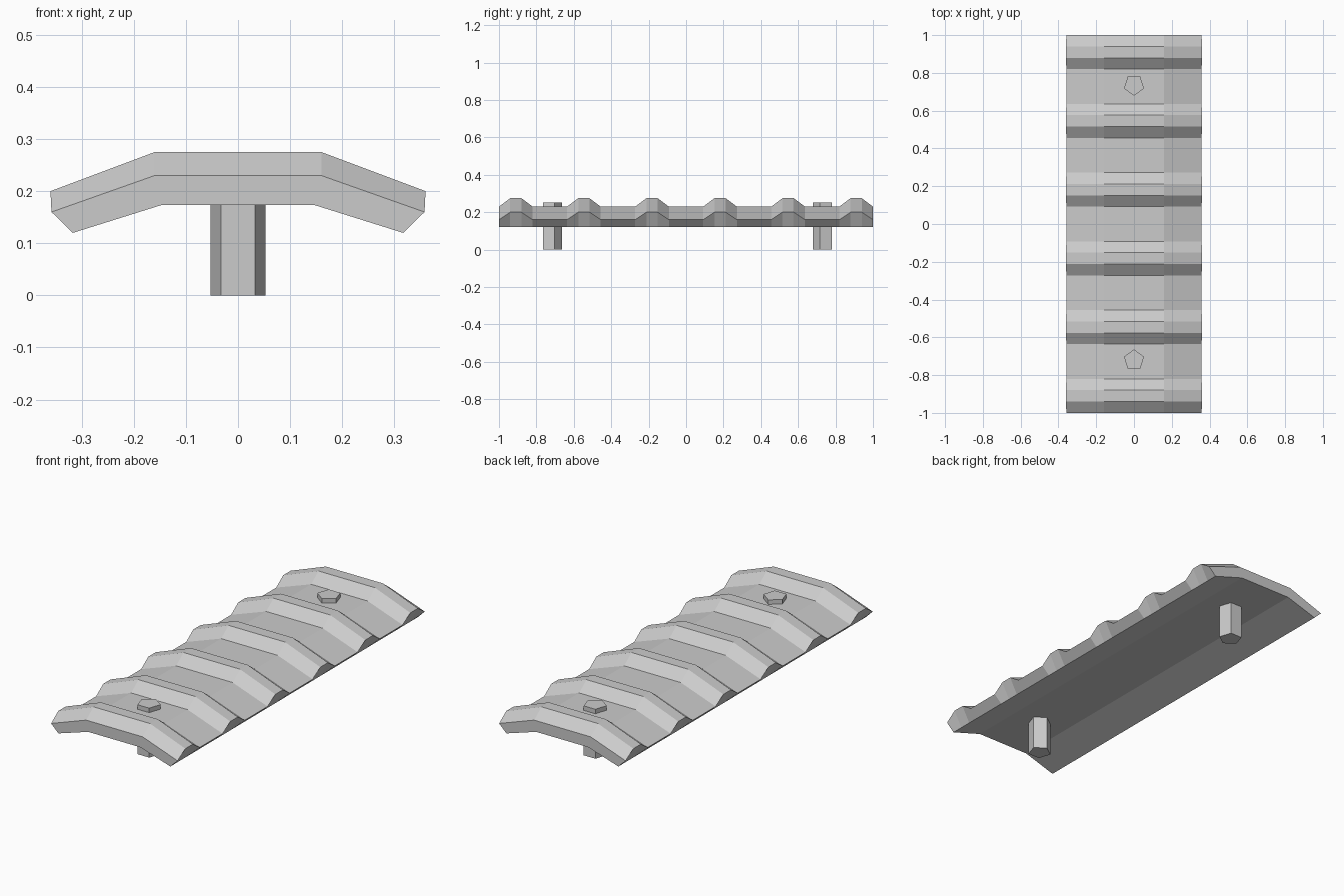
import bpy, bmesh, math

if "Cube" in bpy.data.objects:
    bpy.data.objects.remove(bpy.data.objects["Cube"])

# Half cross-sections (x, z): arched top between ridges, on a ridge, and underside
LOW = [(0.358, 0.16), (0.16, 0.23)]
HIGH = [(0.36, 0.20), (0.16, 0.275)]
UNDER = [(0.148, 0.173), (0.317, 0.12)]


def section(top):
    """Closed cross-section loop, mirrored in x."""
    right = UNDER + top
    return right + [(-x, z) for x, z in reversed(right)]


def add_mesh(name, bm):
    bmesh.ops.recalc_face_normals(bm, faces=bm.faces[:])
    mesh = bpy.data.meshes.new(name)
    bm.to_mesh(mesh)
    bm.free()
    obj = bpy.data.objects.new(name, mesh)
    bpy.context.collection.objects.link(obj)
    return obj


# Ridged arched plate: loft sections through six trapezoidal ridges
stations = []
for i in range(6):
    c = -0.91 + i * 0.364
    stations += [(c - 0.09, LOW), (c - 0.03, HIGH), (c + 0.03, HIGH), (c + 0.09, LOW)]

bm = bmesh.new()
rings = [[bm.verts.new((x, y, z)) for x, z in section(top)] for y, top in stations]
for a, b in zip(rings, rings[1:]):
    for k in range(len(a)):
        n = (k + 1) % len(a)
        bm.faces.new((a[k], a[n], b[n], b[k]))
bm.faces.new(rings[0])
bm.faces.new(rings[-1])
add_mesh("ridged_plate", bm)


# Five-sided pegs, each with a corner pointing to the middle of the plate
def add_peg(name, y, point_angle, radius=0.056, height=0.253):
    bm = bmesh.new()
    ring = [bm.verts.new((radius * math.cos(point_angle + k * math.tau / 5),
                          y + radius * math.sin(point_angle + k * math.tau / 5), 0))
            for k in range(5)]
    base = bm.faces.new(ring)
    ext = bmesh.ops.extrude_face_region(bm, geom=[base], use_keep_orig=True)
    top = [v for v in ext["geom"] if isinstance(v, bmesh.types.BMVert)]
    bmesh.ops.translate(bm, verts=top, vec=(0, 0, height))
    add_mesh(name, bm)


add_peg("front_peg", -0.72, math.pi / 2)
add_peg("back_peg", 0.735, -math.pi / 2)
